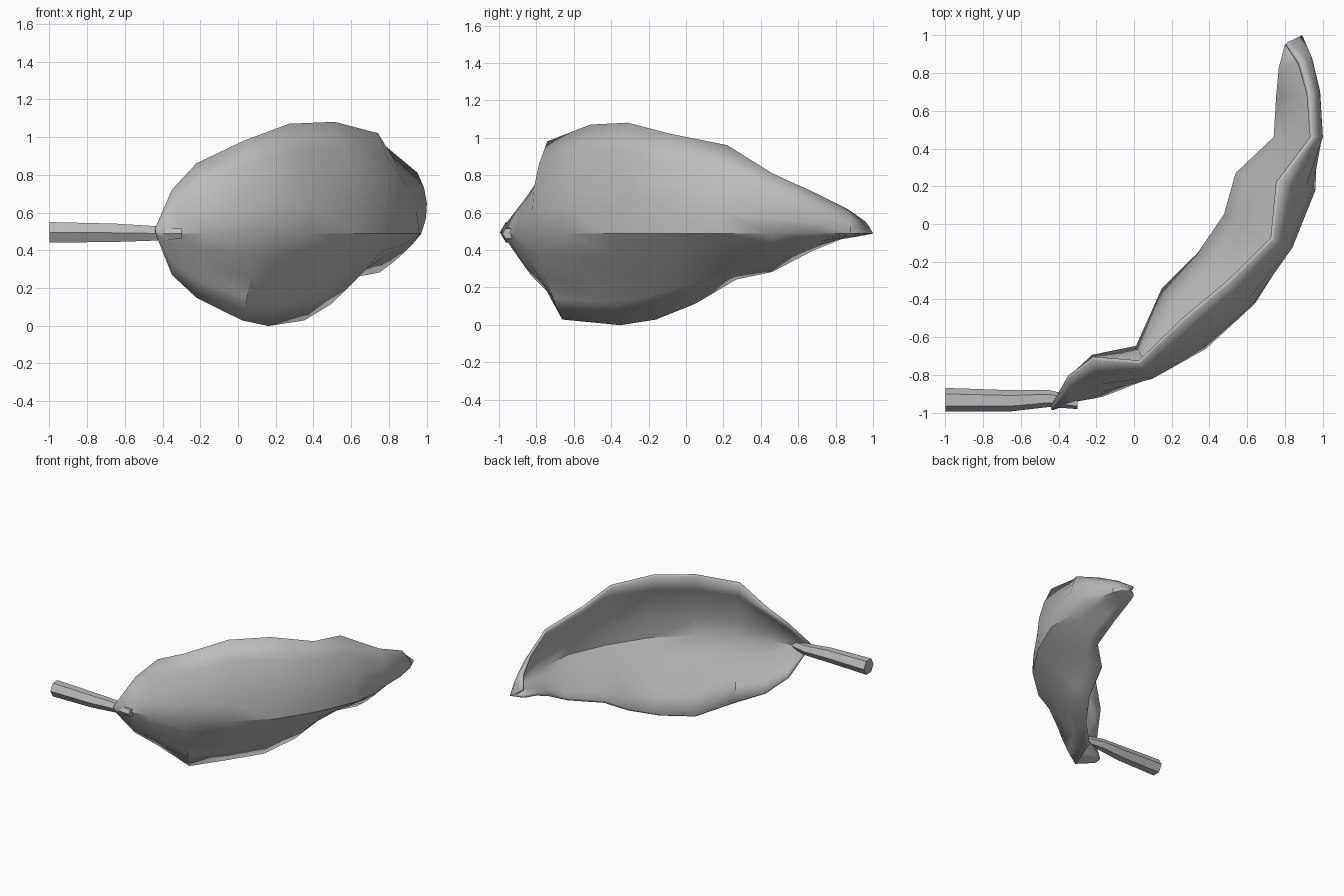
import bpy, bmesh, math
from mathutils import Vector

cube = bpy.data.objects.get("Cube")
if cube:
    bpy.data.objects.remove(cube, do_unlink=True)

grey = bpy.data.materials.new("plain grey")
grey.use_nodes = True
colour = (0.5, 0.5, 0.5, 1)
grey.diffuse_color = colour
grey.node_tree.nodes["Principled BSDF"].inputs["Base Color"].default_value = colour


def make_object(name, bm, angle):
    bmesh.ops.recalc_face_normals(bm, faces=bm.faces)
    mesh = bpy.data.meshes.new(name)
    bm.to_mesh(mesh)
    bm.free()
    mesh.materials.append(grey)
    obj = bpy.data.objects.new(name, mesh)
    bpy.context.collection.objects.link(obj)
    bpy.ops.object.select_all(action='DESELECT')
    obj.select_set(True)
    bpy.context.view_layer.objects.active = obj
    bpy.ops.object.shade_smooth_by_angle(angle=math.radians(angle))
    return obj


def skin(bm, rows, closed=False):
    """Bridge neighbouring rows of points with quads."""
    rows = [[bm.verts.new(p) for p in row] for row in rows]
    for a, b in zip(rows, rows[1:]):
        n = len(a)
        for i in range(n if closed else n - 1):
            j = (i + 1) % n
            bm.faces.new((a[i], a[j], b[j], b[i]))
    return rows


# Leaf guide lines from base to tip
upper = [(-.44, -.98, .515), (-.35, -.82, .72), (-.22, -.72, .86), (.03, -.74, .98),
         (.27, -.51, 1.07), (.51, -.31, 1.08), (.74, -.08, 1.02), (.77, .22, .96),
         (.95, .46, .81), (.93, .70, .70), (.88, .86, .62), (.81, .96, .55)]
midrib = [(-.43, -.985), (-.31, -.94), (-.17, -.915), (.1, -.81), (.38, -.66), (.64, -.42),
          (.83, -.12), (.96, .18), (.97, .46), (.97, .7), (.94, .88), (.89, 1)]
lower = [(-.43, -.97, .47), (-.35, -.83, .27), (-.22, -.71, .15), (.02, -.66, .03),
         (.16, -.35, 0), (.35, -.16, .03), (.49, .05, .115), (.55, .27, .245),
         (.75, .46, .285), (.76, .68, .4), (.77, .83, .46), (.8, .95, .48)]

# Leaf blade: bowed cross-sections between the guide lines
mid = [Vector((x, y, .49)) for x, y in midrib]
sections = []
for i, m in enumerate(mid):
    t = (mid[min(i + 1, 11)] - mid[max(i - 1, 0)]).normalized()
    out = Vector((t.y, -t.x, 0))
    fade = math.sin(math.pi * i / 11) ** .5 if 0 < i < 11 else 0

    def bowed(edge, s, bulge):
        return m.lerp(Vector(edge), s) + out * bulge * fade * 4 * s * (1 - s)

    row = [bowed(upper[i], s, .045) for s in (1, .75, .5, .25)]
    row += [m] + [bowed(lower[i], s, .02) for s in (.25, .5, .75, 1)]
    sections.append(row)
bm = bmesh.new()
skin(bm, sections)
leaf = make_object("leaf_blade", bm, 35)
# Thicken toward the hollow side, which faces away from -y
facing_front = sum(p.normal.y * p.area for p in leaf.data.polygons) < 0
solid = leaf.modifiers.new("thickness", 'SOLIDIFY')
solid.thickness = .022
solid.offset = -.8 if facing_front else .8

# Stem: tapering six-sided rod
bm = bmesh.new()
rings = []
for x, y, z, r in [(-1, -.932, .495, .063), (-.65, -.937, .493, .056),
                   (-.45, -.925, .49, .045), (-.3, -.95, .488, .031)]:
    rings.append([(x, y + r * math.cos(k * math.pi / 3), z + r * math.sin(k * math.pi / 3))
                  for k in range(6)])
rows = skin(bm, rings, closed=True)
bm.faces.new(rows[0])
bm.faces.new(rows[-1])
make_object("stem", bm, 30)
